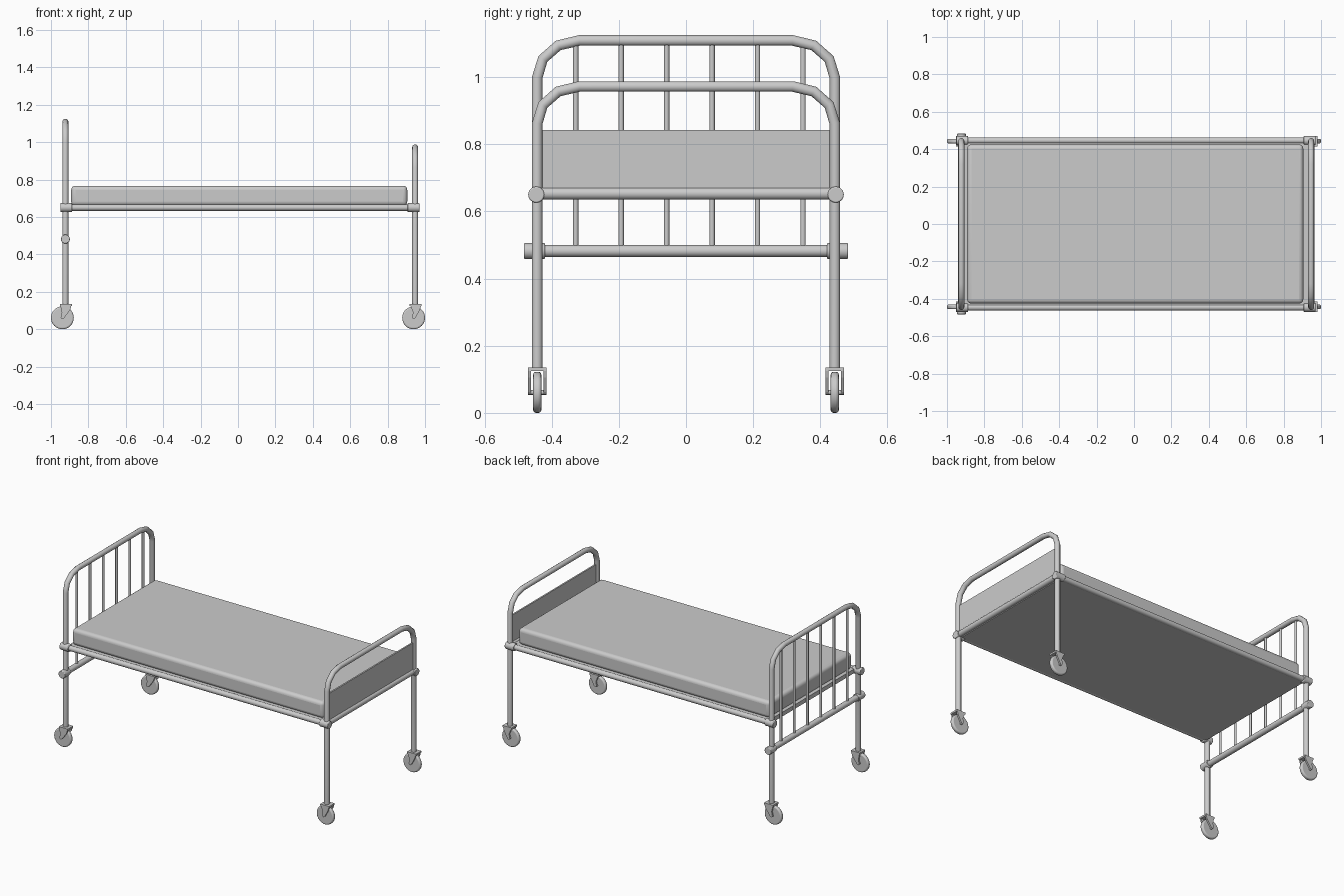
import bpy, math
from mathutils import Vector

if "Cube" in bpy.data.objects:
    bpy.data.objects.remove(bpy.data.objects["Cube"])

HEAD_X, FOOT_X, SIDE_Y = -0.923, 0.947, 0.443
RAIL_Z, LOW_Z, TUBE_R = 0.65, 0.482, 0.0165


def smooth(obj, angle=40):
    bpy.ops.object.select_all(action='DESELECT')
    obj.select_set(True)
    bpy.context.view_layer.objects.active = obj
    bpy.ops.object.shade_smooth_by_angle(angle=math.radians(angle))


def bevel(obj, width, segments=3):
    m = obj.modifiers.new("round", 'BEVEL')
    m.width, m.segments = width, segments
    m.limit_method, m.angle_limit = 'ANGLE', math.radians(40)


def tube(name, pts, r):
    cu = bpy.data.curves.new(name, 'CURVE')
    cu.dimensions = '3D'
    cu.bevel_depth, cu.bevel_resolution, cu.use_fill_caps = r, 3, True
    s = cu.splines.new('POLY')
    s.points.add(len(pts) - 1)
    for p, c in zip(s.points, pts):
        p.co = (*c, 1)
    obj = bpy.data.objects.new(name, cu)
    bpy.context.collection.objects.link(obj)
    bpy.ops.object.select_all(action='DESELECT')
    obj.select_set(True)
    bpy.context.view_layer.objects.active = obj
    bpy.ops.object.convert(target='MESH')
    smooth(bpy.context.view_layer.objects.active, 50)


def rod(name, a, b, r, round_width=0, sides=24):
    a, b = Vector(a), Vector(b)
    d = b - a
    bpy.ops.mesh.primitive_cylinder_add(vertices=sides, radius=r, depth=d.length,
                                        location=(a + b) / 2)
    obj = bpy.context.object
    obj.name = name
    obj.rotation_euler = d.to_track_quat('Z', 'Y').to_euler()
    if round_width:
        bevel(obj, round_width)
    smooth(obj)
    return obj


def box(name, lo, hi, round_width=0, segments=4):
    lo, hi = Vector(lo), Vector(hi)
    bpy.ops.mesh.primitive_cube_add(size=1, location=(lo + hi) / 2)
    obj = bpy.context.object
    obj.name = name
    obj.scale = hi - lo
    bpy.ops.object.transform_apply(location=False, rotation=False, scale=True)
    if round_width:
        bevel(obj, round_width, segments)
        smooth(obj)
    return obj


def prism(name, profile, y0, y1):
    n = len(profile)
    verts = [(x, y, z) for y in (y0, y1) for x, z in profile]
    faces = [tuple(range(n)), tuple(range(2 * n - 1, n - 1, -1))]
    faces += [(i, i + n, (i + 1) % n + n, (i + 1) % n) for i in range(n)]
    me = bpy.data.meshes.new(name)
    me.from_pydata(verts, [], faces)
    bpy.context.collection.objects.link(bpy.data.objects.new(name, me))


def end_frame(name, x, top, ry=0.125, rz=0.11):
    # Legs and arched top in one bent tube, three segments per corner
    corner = [(SIDE_Y - ry + ry * math.cos(a), top - rz + rz * math.sin(a))
              for a in (math.radians(30 * i) for i in range(4))]
    half = [(SIDE_Y, 0.125)] + corner
    path = half + [(-y, z) for y, z in reversed(half)]
    tube(name, [(x, y, z) for y, z in path], TUBE_R)


# Head and foot frames
end_frame("head_frame", HEAD_X, 1.109)
end_frame("foot_frame", FOOT_X, 0.972)

# Head bars and lower cross rail
for i in range(6):
    y = 0.01 + (i - 2.5) * 0.1354
    rod("head_bar", (HEAD_X, y, LOW_Z), (HEAD_X, y, 1.109), 0.008, sides=12)
rod("head_cross_rail", (HEAD_X, -SIDE_Y, LOW_Z), (HEAD_X, SIDE_Y, LOW_Z), 0.018)

# Foot cross rail and panel
rod("foot_cross_rail", (FOOT_X, -SIDE_Y, RAIL_Z + 0.003),
    (FOOT_X, SIDE_Y, RAIL_Z + 0.003), 0.018)
box("foot_panel", (FOOT_X - 0.005, -SIDE_Y, 0.66), (FOOT_X + 0.005, SIDE_Y, 0.842))

# Side rails and clamps
for s in (-1, 1):
    y = s * (SIDE_Y + 0.003)
    rod("side_rail", (HEAD_X, y, RAIL_Z), (FOOT_X, y, RAIL_Z), 0.017)
    rod("head_clamp", (-0.95, y, RAIL_Z), (-0.888, y, RAIL_Z), 0.024, 0.004)
    rod("foot_clamp", (0.907, y, RAIL_Z), (0.97, y, RAIL_Z), 0.024, 0.004)
    rod("lower_clamp", (HEAD_X, s * 0.42, LOW_Z), (HEAD_X, s * 0.483, LOW_Z), 0.024, 0.004)

# Bed base and mattress
box("bed_base", (-0.905, -0.44, 0.635), (0.935, 0.44, 0.662))
box("mattress", (-0.892, -0.425, 0.66), (0.905, 0.425, 0.767), 0.022)

# Casters: wheel, axle and slanted fork under each leg
for x, wx in ((HEAD_X, -0.939), (FOOT_X, 0.939)):
    for s in (-1, 1):
        y = s * SIDE_Y
        rod("caster_wheel", (wx, y - 0.012, 0.061), (wx, y + 0.012, 0.061), 0.061, 0.008, 32)
        rod("caster_axle", (wx, y - 0.026, 0.061), (wx, y + 0.026, 0.061), 0.007, sides=12)
        fork = [(x - 0.029, 0.135), (x + 0.035, 0.135), (x + 0.026, 0.105),
                (wx + 0.010, 0.06), (wx, 0.054), (wx - 0.009, 0.063), (wx - 0.003, 0.09)]
        for t in (-1, 1):
            prism("caster_fork", fork, y + t * 0.018, y + t * 0.028)
        box("caster_plate", (x - 0.029, y - 0.028, 0.124), (x + 0.035, y + 0.028, 0.135))

# Consistent outward normals on the fork plates
import bmesh
for obj in bpy.data.objects:
    if obj.name.startswith("caster_fork"):
        bm = bmesh.new()
        bm.from_mesh(obj.data)
        bmesh.ops.recalc_face_normals(bm, faces=bm.faces)
        bm.to_mesh(obj.data)
        bm.free()
